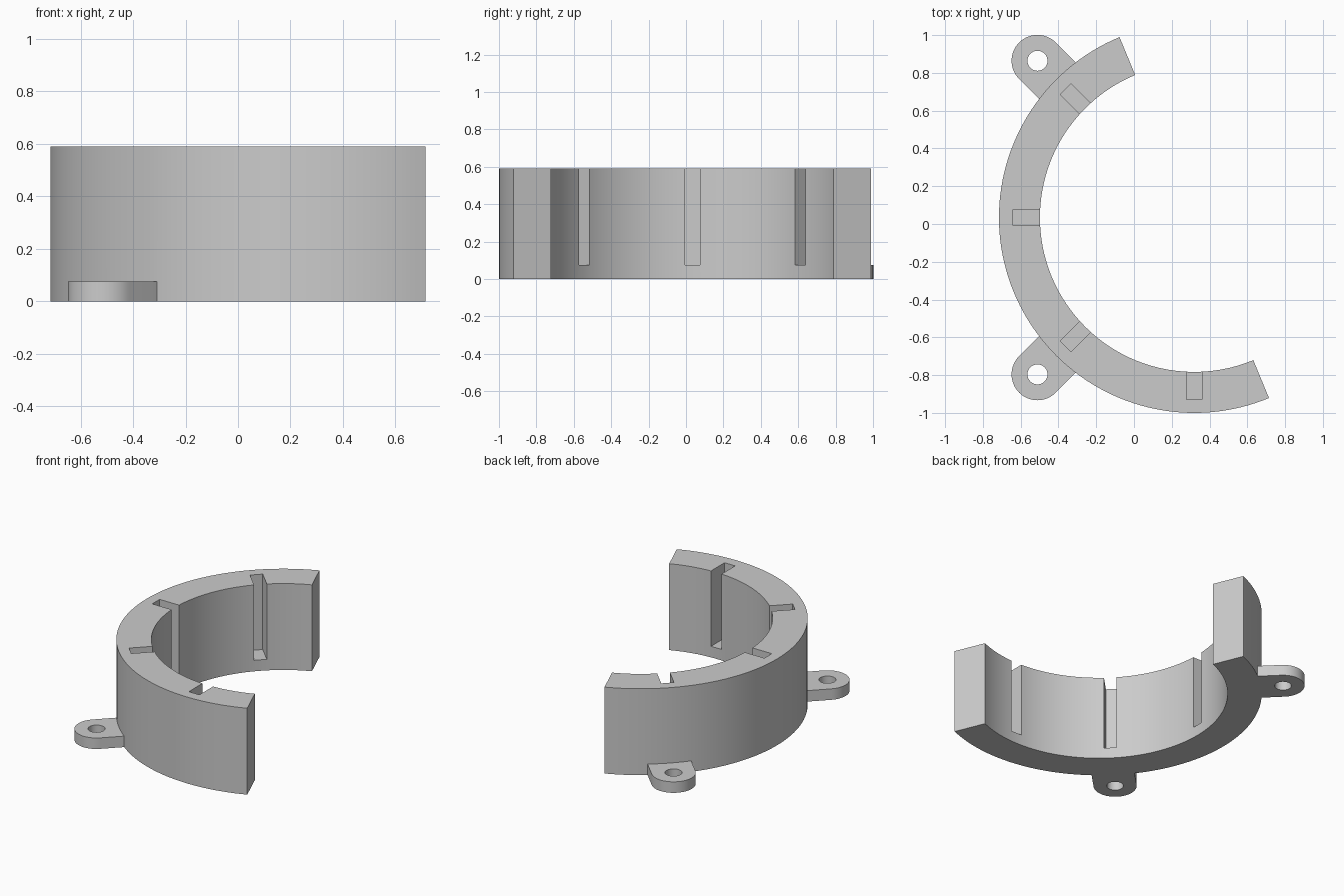
import bpy, bmesh
from math import radians, sin, cos, asin

if "Cube" in bpy.data.objects:
    bpy.data.objects.remove(bpy.data.objects["Cube"])

CX, CY = 0.319, 0.034           # ring centre
R_OUT, R_IN, HEIGHT = 1.034, 0.817, 0.59
SLOT_R, SLOT_W, FLOOR = 0.963, 0.08, 0.075
TAB_D, TAB_R, HOLE_R = 1.174, 0.137, 0.053


def arc(r, a0, a1, n, cx=0.0):
    """Points on an arc, angles in degrees."""
    return [(cx + r * cos(radians(a0 + (a1 - a0) * i / n)),
             r * sin(radians(a0 + (a1 - a0) * i / n))) for i in range(n + 1)]


def prism(name, outline, z0, z1, turn=0.0):
    """Extrude an outline, turned about the ring centre."""
    c, s = cos(radians(turn)), sin(radians(turn))
    bm = bmesh.new()
    face = bm.faces.new([bm.verts.new((CX + x * c - y * s, CY + x * s + y * c, z0))
                         for x, y in outline])
    top = bmesh.ops.extrude_face_region(bm, geom=[face])["geom"]
    bmesh.ops.translate(bm, vec=(0, 0, z1 - z0),
                        verts=[g for g in top if isinstance(g, bmesh.types.BMVert)])
    bmesh.ops.recalc_face_normals(bm, faces=bm.faces[:])
    mesh = bpy.data.meshes.new(name)
    bm.to_mesh(mesh)
    bm.free()
    obj = bpy.data.objects.new(name, mesh)
    bpy.context.collection.objects.link(obj)
    return obj


def combine(target, other, operation):
    """Apply a boolean and delete the helper."""
    mod = target.modifiers.new(operation, 'BOOLEAN')
    mod.operation, mod.solver, mod.object = operation, 'EXACT', other
    bpy.context.view_layer.objects.active = target
    bpy.ops.object.modifier_apply(modifier=mod.name)
    bpy.data.objects.remove(other)


# Half ring wall
ring = prism("slotted_half_ring",
             arc(R_OUT, 112.5, 292.5, 80) + arc(R_IN, 292.5, 112.5, 80), 0, HEIGHT)

# Mounting tabs with screw holes
for angle in (135, 225):
    root = 0.93
    tab = prism("mounting_tab", [(root, -TAB_R)] + arc(TAB_R, -90, 90, 32, TAB_D)
                + [(root, TAB_R)], 0, FLOOR, angle)
    combine(ring, tab, 'UNION')
    hole = prism("screw_hole", arc(HOLE_R, 0, 360, 32, TAB_D)[:-1], -0.1, 0.2, angle)
    combine(ring, hole, 'DIFFERENCE')

# Vertical slots in the inner wall, open at the top
for angle in (135, 180, 225, 270):
    w = SLOT_W / 2
    slot = prism("slot", [(0.7, -w), (SLOT_R, -w), (SLOT_R, w), (0.7, w)],
                 FLOOR, HEIGHT + 0.1, angle)
    combine(ring, slot, 'DIFFERENCE')

# Smooth curved walls, crisp edges
bpy.ops.object.select_all(action='DESELECT')
ring.select_set(True)
bpy.context.view_layer.objects.active = ring
bpy.ops.object.shade_smooth_by_angle(angle=radians(30))
